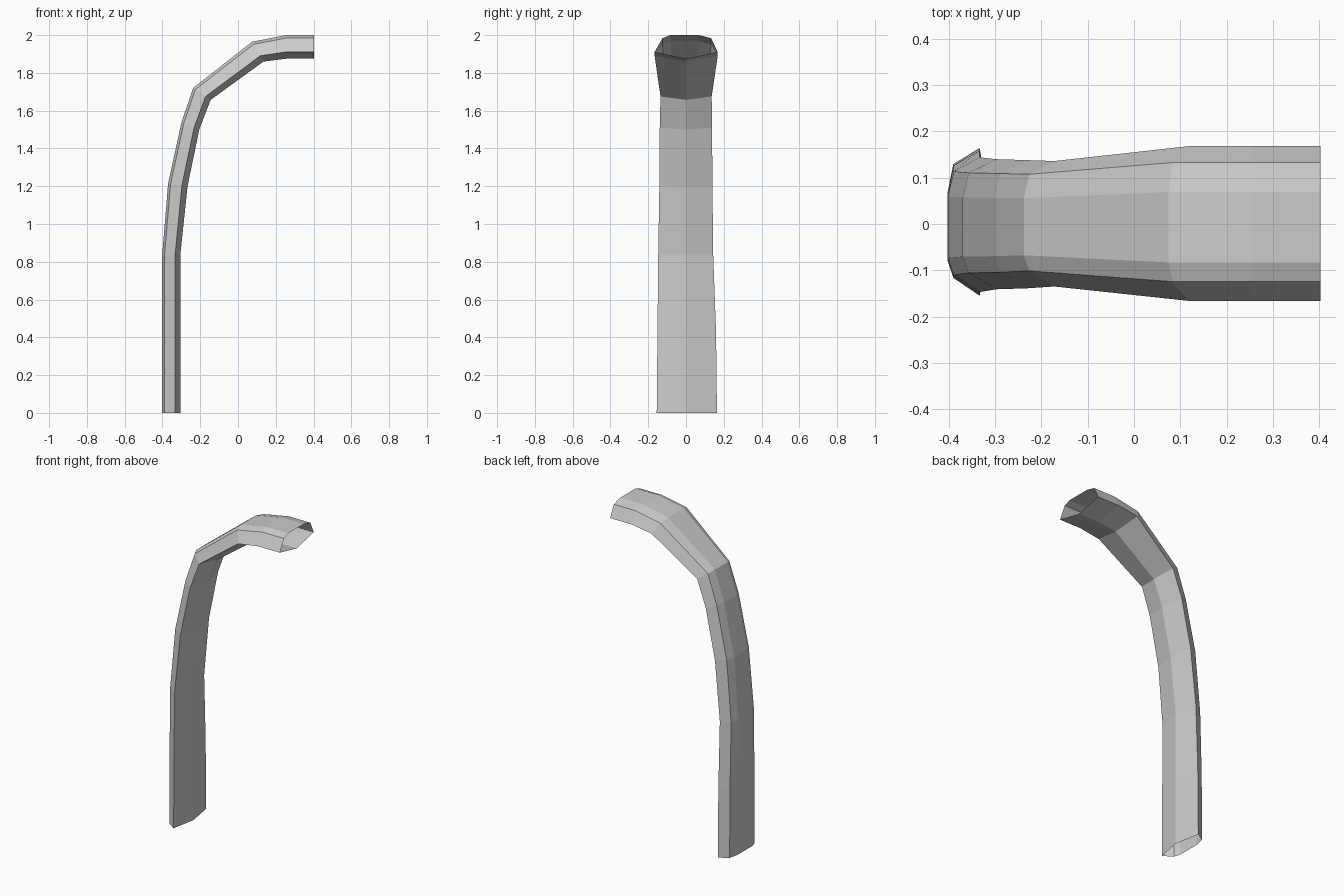
import bpy
import bmesh

if "Cube" in bpy.data.objects:
    bpy.data.objects.remove(bpy.data.objects["Cube"])

# Stations along the bend: outer x, z, inner x, z, half width to +y, half width to -y
stations = [
    (-0.403, 0.00, -0.305, 0.00, 0.164, 0.155),
    (-0.403, 0.43, -0.305, 0.43, 0.159, 0.151),
    (-0.402, 0.83, -0.305, 0.84, 0.144, 0.147),
    (-0.370, 1.215, -0.267, 1.20, 0.140, 0.141),
    (-0.300, 1.535, -0.205, 1.50, 0.138, 0.139),
    (-0.238, 1.72, -0.145, 1.657, 0.136, 0.135),
    (0.075, 1.965, 0.135, 1.860, 0.168, 0.166),
    (0.255, 2.00, 0.255, 1.875, 0.168, 0.166),
    (0.403, 2.00, 0.403, 1.875, 0.168, 0.166),
]

# Seven-sided section: share of half width, depth from outer (0) to inner (1)
section = [(0, 1), (1, 0.71), (0.79, 0.13), (0.41, 0),
           (-0.50, 0), (-0.75, 0.13), (-1, 0.71)]

bm = bmesh.new()
rings = []
for ox, oz, ix, iz, right, left in stations:
    ring = []
    for w, d in section:
        y = w * (right if w > 0 else left)
        ring.append(bm.verts.new((ox + d * (ix - ox), y, oz + d * (iz - oz))))
    rings.append(ring)

# Skin the rings, leaving both ends open
n = len(section)
for a, b in zip(rings, rings[1:]):
    for i in range(n):
        j = (i + 1) % n
        bm.faces.new((a[i], a[j], b[j], b[i]))
bmesh.ops.recalc_face_normals(bm, faces=bm.faces)

# Orient the open shell outwards, using an inner-side face of the upright part
bm.faces.ensure_lookup_table()
if bm.faces[0].normal.x < 0:
    bmesh.ops.reverse_faces(bm, faces=bm.faces)

mesh = bpy.data.meshes.new("curved_pipe")
bm.to_mesh(mesh)
bm.free()
pipe = bpy.data.objects.new("curved_pipe", mesh)
bpy.context.collection.objects.link(pipe)
